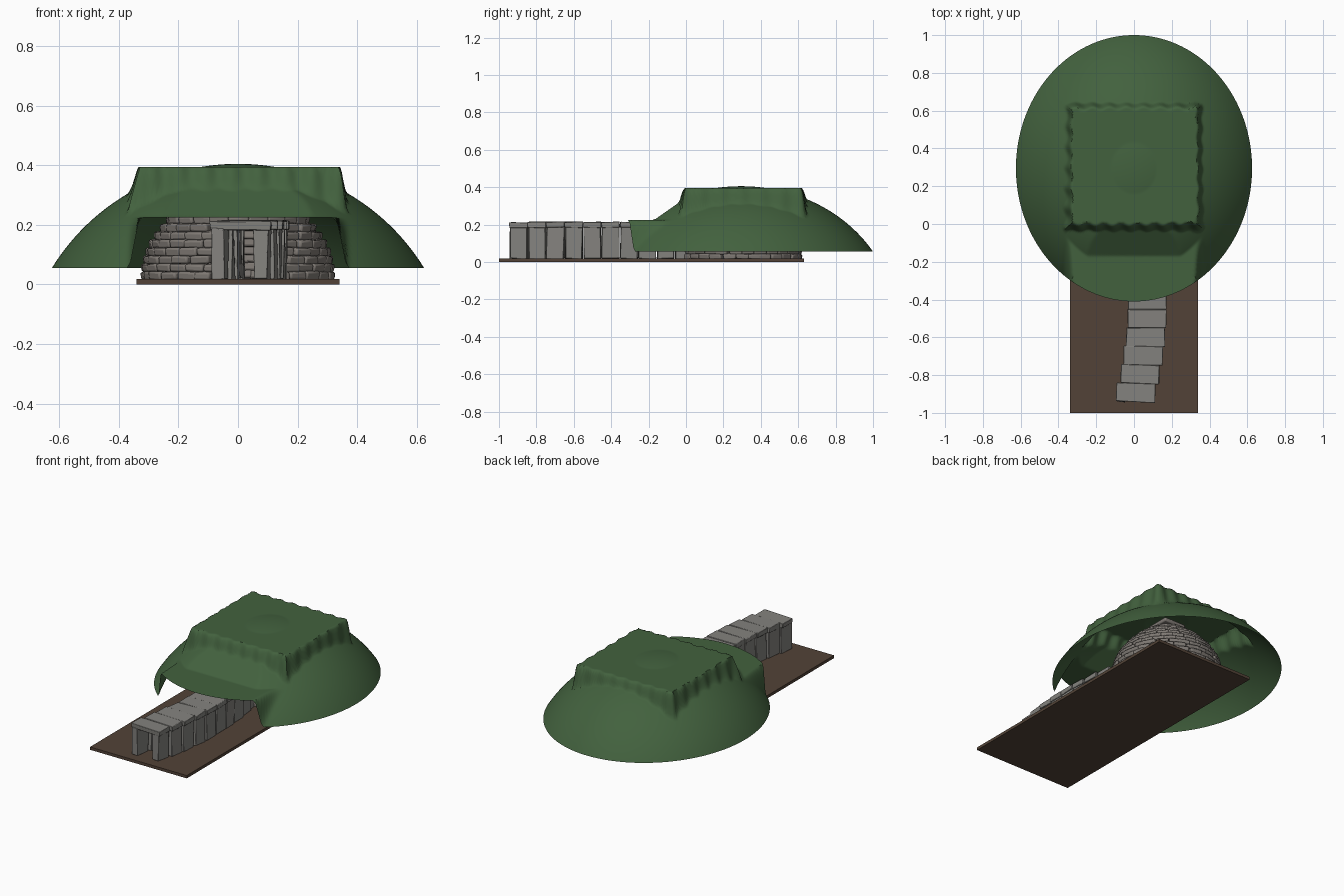
import bpy, bmesh, math, random
from mathutils import Matrix, Vector

random.seed(4)
if "Cube" in bpy.data.objects:
    bpy.data.objects.remove(bpy.data.objects["Cube"])


def material(name, rgb):
    m = bpy.data.materials.new(name)
    m.use_nodes = True
    m.diffuse_color = (*rgb, 1)
    m.node_tree.nodes["Principled BSDF"].inputs["Base Color"].default_value = (*rgb, 1)
    return m


grass = material("grass green", (0.055, 0.12, 0.048))
earth = material("earth brown", (0.085, 0.055, 0.038))
slab_grey = material("slab grey", (0.23, 0.225, 0.21))
wall_grey = material("warm wall grey", (0.21, 0.19, 0.172))


def finish(bm, name, mat, angle=40, bevel=0):
    bmesh.ops.recalc_face_normals(bm, faces=bm.faces)
    me = bpy.data.meshes.new(name)
    bm.to_mesh(me)
    bm.free()
    me.materials.append(mat)
    ob = bpy.data.objects.new(name, me)
    bpy.context.collection.objects.link(ob)
    if bevel:
        mod = ob.modifiers.new("Worn edges", "BEVEL")
        mod.width, mod.segments = bevel, 2
    bpy.ops.object.select_all(action="DESELECT")
    ob.select_set(True)
    bpy.context.view_layer.objects.active = ob
    bpy.ops.object.shade_smooth_by_angle(angle=math.radians(angle))
    return ob


def block(bm, loc, size, turn=0, tilt=0, rough=0):
    """Add one stone, its corners nudged at random by the given amount."""
    mat = (Matrix.Translation(loc) @ Matrix.Rotation(turn, 4, "Z")
           @ Matrix.Rotation(tilt, 4, "Y") @ Matrix.Diagonal((*size, 1)))
    for v in bmesh.ops.create_cube(bm, size=1, matrix=mat)["verts"]:
        v.co += Vector([random.uniform(-rough, rough) for _ in range(3)])


def step(a, b, v):
    t = min(max((v - a) / (b - a), 0), 1)
    return t * t * (3 - 2 * t)


# Ground slab
bm = bmesh.new()
block(bm, (0, -0.185, 0.009), (0.68, 1.63, 0.018))
finish(bm, "ground_slab", earth)

# Grass mound: a domed sheet with a raised square top and a lifted front
MID, RX, RY, SPHERE = 0.295, 0.625, 0.705, 0.733


def mound_height(x, y):
    r2 = x * x + ((y - MID) * RX / RY) ** 2
    dome = math.sqrt(SPHERE ** 2 - r2) - SPHERE + 0.405
    # entrance shelf
    if y < 0.02:
        ramp = 0.225 + max(y + 0.17, 0) * 0.7
        shelf = min(max(dome, 0.225), ramp)
        inside = 1 - step(0.325, 0.37, abs(x))
        dome += (shelf - dome) * inside
    # square top with a ragged edge
    wobble = 0.006 * math.sin(x * 70 + 2 * y) + 0.006 * math.sin(y * 58 + x)
    edge = max(abs(x) - 0.33, abs(y - 0.305) - 0.3)
    raised = 1 - step(0, 0.035, edge + (wobble if edge > 0 else 0))
    return dome + max(0.395 - dome, 0) * raised


bm = bmesh.new()
RINGS, SIDES = 90, 256
center = bm.verts.new((0, MID, mound_height(0, MID)))
last = None
for i in range(1, RINGS + 1):
    ring = []
    for j in range(SIDES):
        a = math.tau * j / SIDES
        x, y = RX * i / RINGS * math.cos(a), MID + RY * i / RINGS * math.sin(a)
        ring.append(bm.verts.new((x, y, mound_height(x, y))))
    for j in range(SIDES):
        k = (j + 1) % SIDES
        if last:
            bm.faces.new((last[j], ring[j], ring[k], last[k]))
        else:
            bm.faces.new((center, ring[j], ring[k]))
    last = ring
finish(bm, "grass_mound", grass, 50)

# Corbelled chamber: shrinking rings of rounded stones, open at the passage
bm = bmesh.new()
ROWS, ROW_H = 13, 0.0268
for row in range(ROWS):
    z = 0.018 + ROW_H * (row + 0.5)
    radius = 0.325 * (1 - ((z - 0.018) / 0.37) ** 2.2)
    count = max(7, round(math.tau * radius / 0.07))
    for j in range(count):
        a = math.tau * (j + 0.5 * (row % 2)) / count + random.uniform(-0.03, 0.03)
        x, y = (radius - 0.03) * math.cos(a), MID + (radius - 0.03) * math.sin(a)
        if z < 0.2 and y < MID and abs(x - 0.02) < 0.085:
            continue
        block(bm, (x, y, z), (0.06, math.tau * radius / count, ROW_H * 1.02),
              a, 0.12, 0.0025)
block(bm, (0, MID, 0.368), (0.15, 0.15, 0.025))
finish(bm, "corbelled_chamber", wall_grey, 60, 0.007)


# Curved passage: pairs of upright slabs under lintels
def path(y):
    return 0.07 - 0.27 * (y + 0.42) ** 2


uprights, lintels = bmesh.new(), bmesh.new()
for i in range(10):
    y = -0.893 + i * 0.098
    x = path(y)
    turn = -math.atan(-0.54 * (y + 0.42)) * 0.5
    block(lintels, (x, y, 0.199), (0.205, 0.0975, 0.03), turn * 0.3, 0, 0.003)
    for side in (-1, 1):
        block(uprights, (x + side * 0.072, y, 0.103), (0.047, 0.092, 0.17),
              turn, 0, 0.004)
finish(uprights, "passage_uprights", slab_grey, 40, 0.003)
finish(lintels, "passage_lintels", slab_grey, 40, 0.003)
